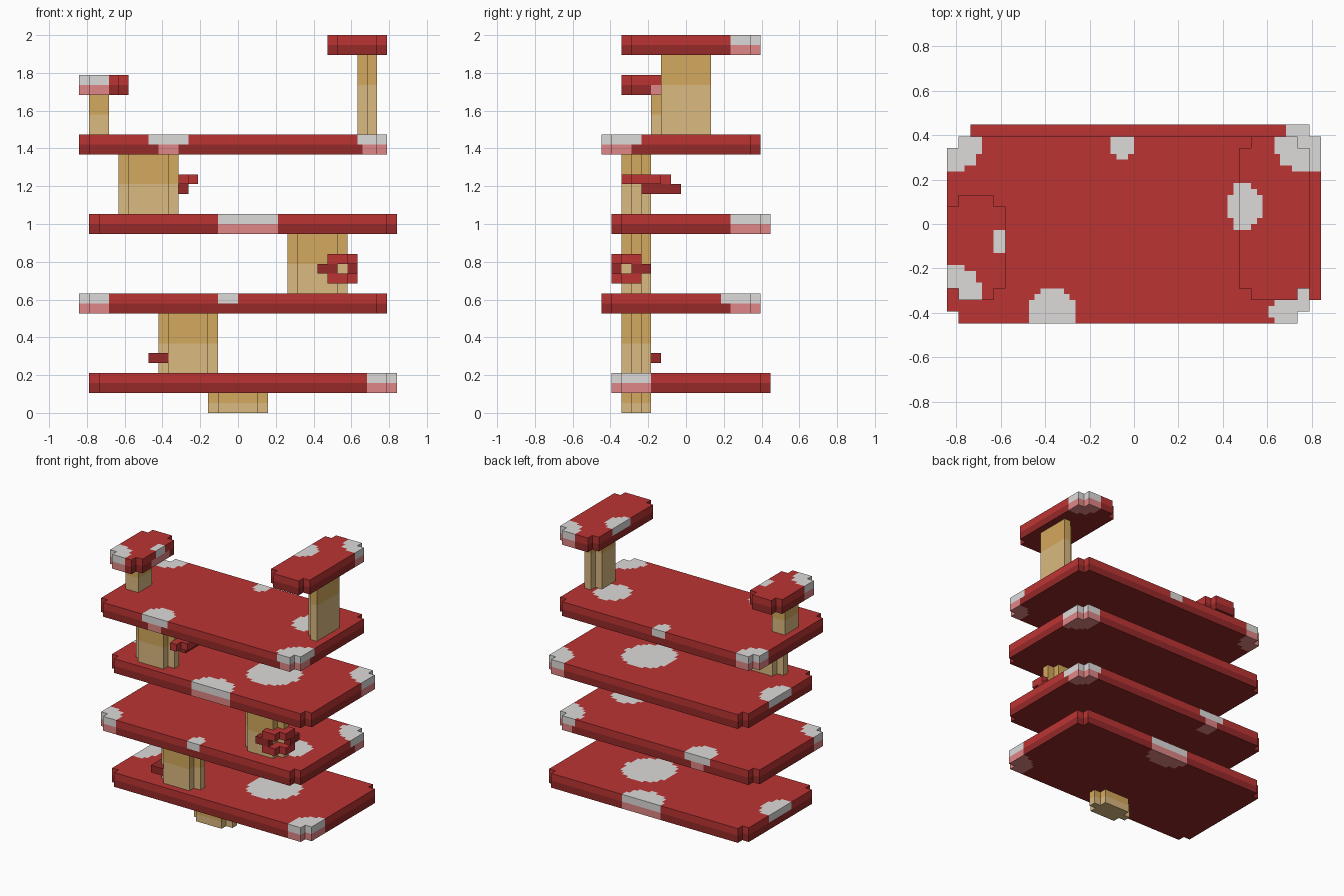
import bpy, bmesh, math

cube = bpy.data.objects.get("Cube")
if cube:
    bpy.data.objects.remove(cube, do_unlink=True)

V = 2 / 38  # size of one block


def linear(c):
    c /= 255
    return c / 12.92 if c <= 0.04045 else ((c + 0.055) / 1.055) ** 2.4


def material(name, rgb):
    m = bpy.data.materials.new(name)
    m.use_nodes = True
    col = [linear(c) for c in rgb] + [1]
    m.diffuse_color = col
    m.node_tree.nodes["Principled BSDF"].inputs["Base Color"].default_value = col
    return m


RED, DARK, WHITE, PINK, TAN, PALE = range(6)
MATS = [material("cap red", (188, 52, 52)), material("dark red", (150, 41, 41)),
        material("spot white", (221, 219, 218)), material("spot pink", (224, 134, 134)),
        material("stem tan", (212, 168, 93)), material("stem pale tan", (219, 186, 128))]

# Outward direction and corner offsets of each cell side
SIDES = {(0, 0, 1): [(0, 0, 1), (1, 0, 1), (1, 1, 1), (0, 1, 1)],
         (0, 0, -1): [(0, 0, 0), (0, 1, 0), (1, 1, 0), (1, 0, 0)],
         (1, 0, 0): [(1, 0, 0), (1, 1, 0), (1, 1, 1), (1, 0, 1)],
         (-1, 0, 0): [(0, 0, 0), (0, 0, 1), (0, 1, 1), (0, 1, 0)],
         (0, 1, 0): [(0, 1, 0), (0, 1, 1), (1, 1, 1), (1, 1, 0)],
         (0, -1, 0): [(0, 0, 0), (1, 0, 0), (1, 0, 1), (0, 0, 1)]}


def box(i0, i1, j0, j1, k0, k1, notch=False):
    """Half-block cells of a box, optionally with one block cut from each corner."""
    cells = set()
    for a in range(2 * i0, 2 * i1):
        for b in range(2 * j0, 2 * j1):
            end_x = a < 2 * i0 + 2 or a >= 2 * i1 - 2
            end_y = b < 2 * j0 + 2 or b >= 2 * j1 - 2
            if not (notch and end_x and end_y):
                cells.update((a, b, k) for k in range(k0, k1))
    return cells


def build(name, cells, colour):
    """Skin the cells; colour(i, j, k) gives the material of a cell."""
    bm = bmesh.new()
    verts = {}

    def vert(p):
        if p not in verts:
            verts[p] = bm.verts.new(((p[0] / 2 - 16) * V, (p[1] / 2 - 8.5) * V, p[2] * V))
        return verts[p]

    for c in sorted(cells):
        for d, corners in SIDES.items():
            if tuple(x + y for x, y in zip(c, d)) in cells:
                continue
            f = bm.faces.new([vert(tuple(x + y for x, y in zip(c, o))) for o in corners])
            f.material_index = colour(c[0] / 2 + 0.25, c[1] / 2 + 0.25, c[2])
    bmesh.ops.dissolve_limit(bm, angle_limit=0.02, verts=bm.verts[:], edges=bm.edges[:],
                             delimit={'MATERIAL'})
    me = bpy.data.meshes.new(name)
    bm.to_mesh(me)
    bm.free()
    for m in MATS:
        me.materials.append(m)
    ob = bpy.data.objects.new(name, me)
    bpy.context.collection.objects.link(ob)
    return ob


def cap(name, i0, i1, j0, j1, k, spots):
    """Two-layer cap; a spot is (i, j, upper radius, lower radius)."""
    def colour(i, j, kk):
        top = kk == k + 1
        spotted = any(math.hypot(i - s[0], j - s[1]) < (s[2] if top else s[3]) for s in spots)
        if top:
            return WHITE if spotted else RED
        return PINK if spotted else DARK
    build(name, box(i0, i1, j0, j1, k, k + 2, True), colour)


def stem(name, cells, split):
    build(name, cells, lambda i, j, k: TAN if k >= split else PALE)


def mirrored(spots, total):
    return [(i, total - j, r, low) for i, j, r, low in spots]


# Four large shelves, alternating offset and mirrored spot layout
odd = [(31.7, 16, 2.9, 2.9), (17, 0.7, 3.1, 3.05), (21.3, 9, 3.5, 0), (0.7, 9, 2.8, 0)]
even = [(0, 16, 3.2, 3.2), (15, 15.2, 1.15, 0), (30.5, 1, 2.85, 2.0),
        (9, 1, 2.15, 1.15), (26.3, 10, 2.4, 0)]
cap("shelf_1", 1, 32, 1, 17, 2, mirrored(odd, 18))
cap("shelf_2", 0, 31, 0, 16, 10, mirrored(even, 16))
cap("shelf_3", 1, 32, 1, 17, 18, odd)
cap("shelf_4", 0, 31, 0, 16, 26, even)

# Two small caps on top
cap("tall_cap", 25, 31, 2, 16, 36, [(31, 16, 3.2, 3.2), (25, 10, 2.1, 0)])
cap("short_cap", 0, 5, 2, 11, 32, [(0, 2, 3.2, 3.2), (5, 7, 1.15, 2.05)])

# Stems under each shelf
for n, (i, k0, k1, split) in enumerate([(13, 0, 2, 1), (8, 4, 10, 7), (21, 12, 18, 15), (4, 20, 26, 23)]):
    stem(f"stem_{n + 1}", box(i, i + 6, 2, 5, k0, k1, True), split)
stem("tall_cap_stem", box(28, 29, 7, 10, 28, 36) | box(29, 30, 6, 11, 28, 36), 33)
stem("short_cap_stem", box(1, 3, 5, 8, 28, 32), 30)

# Small bracket growths on the stems
build("bracket_low", box(7, 9, 2, 6, 5, 6) - box(8, 14, 2, 5, 5, 6, True), lambda i, j, k: DARK)

rosette = set()
for k in (13, 15):
    rosette |= box(25, 28, 1, 4, k, k + 1) - box(27, 28, 1, 2, k, k + 1)
rosette |= box(24, 26, 1, 2, 14, 15) | box(27, 28, 3, 5, 14, 15)
rosette -= box(21, 27, 2, 5, 12, 18, True)
build("bracket_middle", rosette, lambda i, j, k: DARK if k == 14 else RED)

upper = box(9, 12, 2, 7, 23, 24, True) | box(10, 11, 4, 8, 22, 23)
upper -= box(4, 10, 2, 5, 20, 26, True)
build("bracket_high", upper, lambda i, j, k: RED if k == 23 else DARK)
